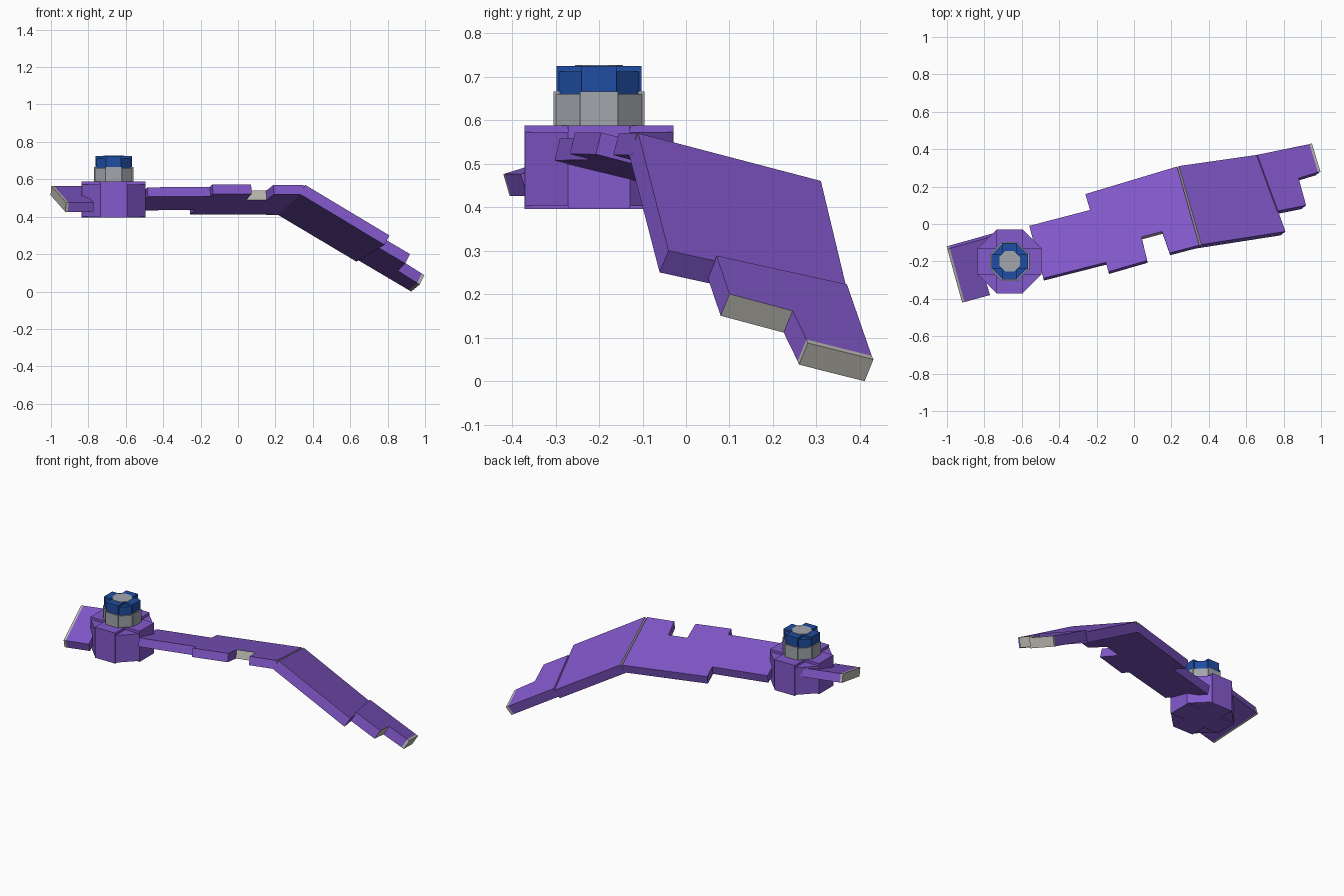
import bpy
import bmesh
import math
from mathutils import Vector

if "Cube" in bpy.data.objects:
    bpy.data.objects.remove(bpy.data.objects["Cube"])


def material(name, rgb):
    mat = bpy.data.materials.new(name)
    mat.use_nodes = True
    mat.diffuse_color = (*rgb, 1)
    mat.node_tree.nodes["Principled BSDF"].inputs["Base Color"].default_value = (*rgb, 1)
    return mat


PURPLE = material("purple", (0.23, 0.10, 0.61))
BLUE = material("blue", (0.014, 0.075, 0.36))
STEEL = material("steel grey", (0.36, 0.38, 0.41))
PALE = material("pale grey", (0.52, 0.51, 0.46))


def prism(name, top, offset, mats, second=()):
    """Extrude a flat outline; sides listed in second get the second material."""
    bm = bmesh.new()
    upper = [bm.verts.new(p) for p in top]
    lower = [bm.verts.new(p + offset) for p in top]
    bm.faces.new(upper)
    bm.faces.new(lower[::-1])
    n = len(top)
    for i in range(n):
        j = (i + 1) % n
        face = bm.faces.new((upper[j], upper[i], lower[i], lower[j]))
        face.material_index = 1 if i in second else 0
    bmesh.ops.recalc_face_normals(bm, faces=bm.faces)
    mesh = bpy.data.meshes.new(name)
    bm.to_mesh(mesh)
    bm.free()
    for m in mats:
        mesh.materials.append(m)
    obj = bpy.data.objects.new(name, mesh)
    bpy.context.collection.objects.link(obj)
    return obj


def panel(name, outline, origin, slope, mats=(PURPLE, PALE), second=(), thick=0.05):
    """Tilted slab: a plan outline laid on a sloping plane, thickened along its normal."""
    a, b = slope
    ox, oy, oz = origin
    top = [Vector((x, y, oz + a * (x - ox) + b * (y - oy))) for x, y in outline]
    return prism(name, top, Vector((a, b, -1)) * thick, mats, second)


def octagon(name, radius, z0, z1, mat, centre=(-0.665, -0.2)):
    """Octagonal drum whose flat sides face the axes."""
    r = radius / math.cos(math.pi / 8)
    top = [Vector((centre[0] + r * math.cos((k + 0.5) * math.pi / 4),
                   centre[1] + r * math.sin((k + 0.5) * math.pi / 4), z1)) for k in range(8)]
    return prism(name, top, Vector((0, 0, z0 - z1)), [mat])


def cross_lugs(name, radius, z0, z1, mat, centre=(-0.665, -0.2)):
    """Plus-shaped block whose four arms end on the drum's axis-facing sides."""
    w = radius * math.tan(math.pi / 8)
    corner = [(radius, -w), (radius, w), (w, w)]
    top = []
    for k in range(4):
        for x, y in corner:
            for _ in range(k):
                x, y = -y, x
            top.append(Vector((centre[0] + x, centre[1] + y, z1)))
    return prism(name, top, Vector((0, 0, z0 - z1)), [mat])


# Hub with raised lugs
octagon("hub_drum", 0.17, 0.402, 0.572, PURPLE)
cross_lugs("hub_lugs", 0.171, 0.396, 0.588, PURPLE)

# Neck collar
octagon("neck_drum", 0.101, 0.58, 0.66, STEEL)
cross_lugs("neck_lugs", 0.105, 0.58, 0.666, STEEL)

# Cap with lugs and a centre disc
octagon("cap_drum", 0.094, 0.66, 0.712, BLUE)
cross_lugs("cap_lugs", 0.098, 0.664, 0.724, BLUE)
octagon("cap_centre", 0.055, 0.70, 0.727, STEEL)

# Inner arm, tipped down towards the back, with a notch in its front edge
fold = (0.36, -0.11, 0.57)
panel("inner_arm",
      [(-0.56, -0.01), (-0.485, -0.29), (-0.15, -0.205), (-0.137, -0.255),
       (0.07, -0.195), (0.04, -0.07), (0.15, -0.04), (0.19, -0.155),
       (0.349, -0.113), (0.23, 0.307), (-0.26, 0.16), (-0.235, 0.075)],
      fold, (0.067, -0.243), second=(5, 8))

# Outer arm, bent down from the fold
panel("outer_arm",
      [(0.36, -0.11), (0.81, -0.04), (0.77, 0.07), (0.66, 0.37), (0.24, 0.31)],
      fold, (-0.536, -0.415), second=(4,))

# Stepped tip and its pale end strip
tip_slope = (-0.508, -0.407)
panel("tip",
      [(0.66, 0.37), (0.77, 0.07), (0.92, 0.10), (0.88, 0.245),
       (0.984, 0.277), (0.938, 0.427)],
      fold, tip_slope, second=(2, 4))
panel("tip_edge", [(0.984, 0.277), (0.997, 0.28), (0.951, 0.431), (0.938, 0.427)],
      fold, tip_slope, mats=(PALE,))

# Short fin on the other side of the hub, tipped down towards the front
fin_origin = (-0.91, -0.42, 0.475)
fin_slope = (-0.08, 0.29)
panel("fin",
      [(-0.985, -0.131), (-0.70, -0.05), (-0.70, -0.22), (-0.81, -0.25),
       (-0.77, -0.38), (-0.906, -0.417)],
      fin_origin, fin_slope, second=(5,))
panel("fin_edge", [(-0.998, -0.134), (-0.985, -0.131), (-0.906, -0.417), (-0.919, -0.42)],
      fin_origin, fin_slope, mats=(PALE,))
